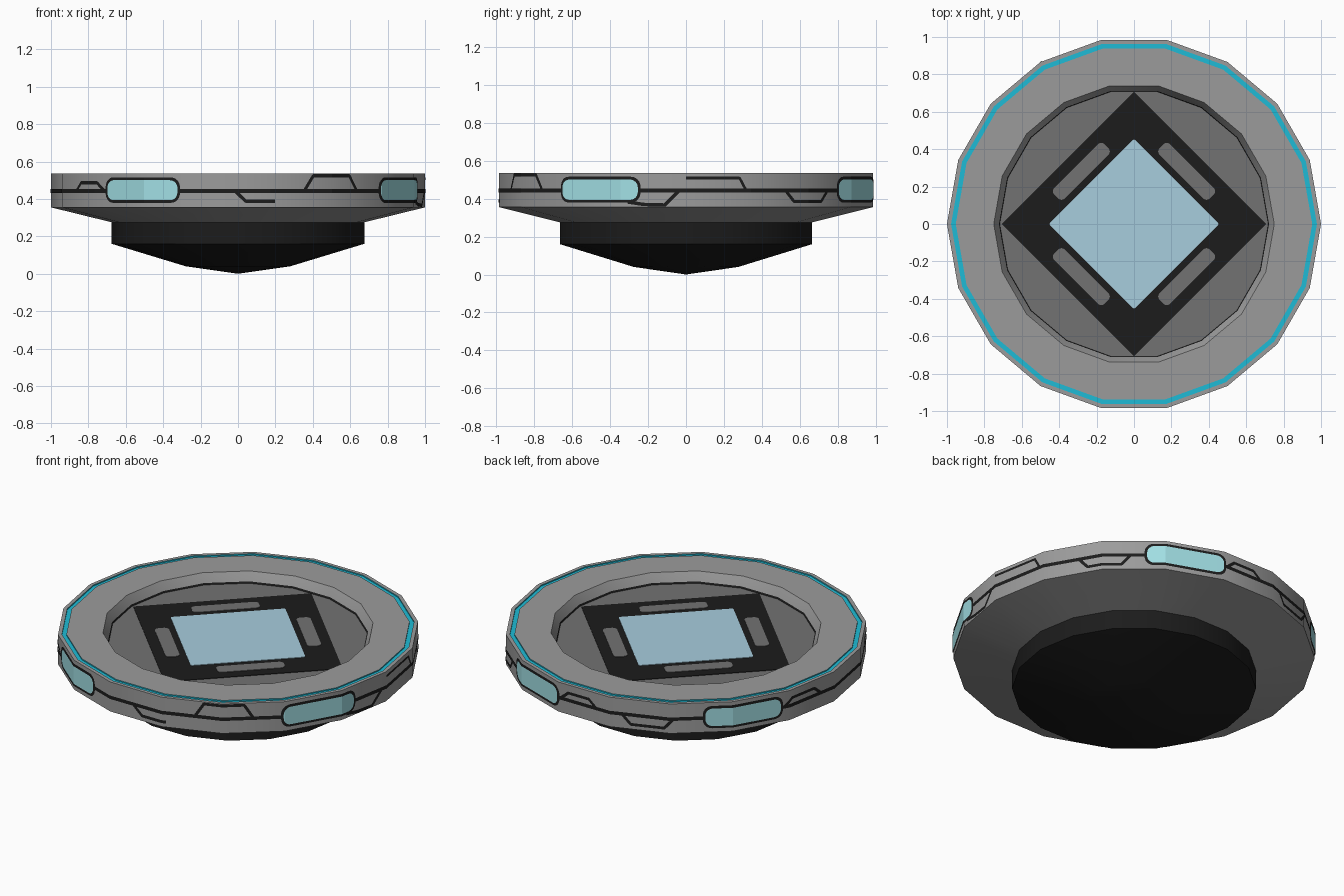
import bpy, math

if "Cube" in bpy.data.objects:
    bpy.data.objects.remove(bpy.data.objects["Cube"])

N = 18                      # sides of every ring


def material(name, rgb):
    m = bpy.data.materials.new(name)
    m.diffuse_color = (*rgb, 1)
    m.use_nodes = True
    m.node_tree.nodes["Principled BSDF"].inputs["Base Color"].default_value = m.diffuse_color
    return m


GREY = material("light grey", (0.33, 0.33, 0.33))
FLOOR = material("mid grey", (0.17, 0.17, 0.17))
BLACK = material("black", (0.0115, 0.0115, 0.0115))
CYAN = material("cyan", (0.013, 0.50, 0.67))
BLUE = material("pale blue", (0.39, 0.61, 0.73))
AQUA = material("aqua", (0.36, 0.74, 0.78))


def make(name, verts, faces, mats, index=None):
    me = bpy.data.meshes.new(name)
    me.from_pydata(verts, [], faces)
    for m in mats:
        me.materials.append(m)
    if index:
        me.polygons.foreach_set("material_index", index)
    me.update()
    ob = bpy.data.objects.new(name, me)
    bpy.context.collection.objects.link(ob)
    return ob


def lathe(name, profile, seg_mats):
    """Revolve (r, z) points, listed bottom-outside-top; one material per segment."""
    verts, rings, faces, idx = [], [], [], []
    mats = list(dict.fromkeys(seg_mats))
    for r, z in profile:
        k = len(verts)
        if r == 0:
            verts.append((0, 0, z))
            rings.append([k] * N)
        else:
            for i in range(N):
                a = math.tau * i / N
                verts.append((r * math.cos(a), r * math.sin(a), z))
            rings.append(list(range(k, k + N)))
    for a, b, m in zip(rings, rings[1:], seg_mats):
        for i in range(N):
            j = (i + 1) % N
            faces.append(tuple(dict.fromkeys((a[i], a[j], b[j], b[i]))))
            idx.append(mats.index(m))
    return make(name, verts, faces, mats, idx)


# Lower base, sloping underside, rim with sunken ring and recessed floor
lathe("base", [(0, 0), (0.28, 0.04), (0.675, 0.16), (0.675, 0.275)], [BLACK] * 3)
lathe("underside", [(0.675, 0.275), (1, 0.355)], [GREY])
lathe("rim", [(1, 0.355), (1, 0.535), (0.978, 0.535), (0.978, 0.528), (0.953, 0.528),
              (0.953, 0.535), (0.75, 0.535), (0.722, 0.484), (0.718, 0.474), (0, 0.474)],
      [GREY, GREY, CYAN, CYAN, CYAN, GREY, GREY, BLACK, FLOOR])


# Flat plates on the floor, turned to a diamond
def plate(name, cx, cy, w, h, rad, z, mat, turn):
    pts = []
    for q, (sx, sy) in enumerate([(1, 1), (-1, 1), (-1, -1), (1, -1)]):
        for s in range(5):
            a = math.radians(90 * q + 22.5 * s)
            x = cx + sx * (w / 2 - rad) + rad * math.cos(a)
            y = cy + sy * (h / 2 - rad) + rad * math.sin(a)
            pts.append((x * math.cos(turn) - y * math.sin(turn),
                        x * math.sin(turn) + y * math.cos(turn)))
    n = len(pts)
    verts = [(x, y, z) for x, y in pts] + [(x, y, z - 0.003) for x, y in pts]
    faces = [tuple(range(n))] + [(i, n + i, n + (i + 1) % n, (i + 1) % n) for i in range(n)]
    make(name, verts, faces, [mat])


plate("floor_diamond", 0, 0, 1.0, 1.0, 0.003, 0.477, BLACK, math.pi / 4)
plate("screen", 0, 0, 0.645, 0.645, 0.012, 0.480, BLUE, math.pi / 4)
for k in range(4):
    plate(f"floor_slot_{k + 1}", 0.398, 0, 0.08, 0.38, 0.025, 0.480, FLOOR,
          math.pi / 4 + k * math.pi / 2)


# Details wrapped on the rim wall, given as (angle in degrees, z)
def wall(deg, z, off):
    r = math.cos(math.pi / N) / math.cos(math.radians(deg % 20 - 10)) + off
    a = math.radians(deg)
    return (r * math.cos(a), r * math.sin(a), z)


def strip(name, cols, off, mat):
    """cols: list of (angle low, z low, angle high, z high)."""
    verts = []
    for a, z, b, y in cols:
        verts += [wall(a, z, off), wall(b, y, off)]
    faces = [(2 * i, 2 * i + 2, 2 * i + 3, 2 * i + 1) for i in range(len(cols) - 1)]
    make(name, verts, faces, [mat])


def lamp(name, a0, a1, z0, z1, rad, off, mat):
    ra = math.degrees(rad)
    cuts = {a0 + ra * (1 - math.cos(math.radians(t))) for t in range(0, 91, 15)}
    cuts |= {a1 + a0 - c for c in cuts} | {a for a in range(0, 361, 20) if a0 < a < a1}
    cols = []
    for a in sorted(cuts):
        d = max(0, 1 - min(a - a0, a1 - a) / ra)
        inset = rad * (1 - math.sqrt(max(0, 1 - d * d)))
        cols.append((a, z0 + inset, a, z1 - inset))
    strip(name, cols, off, mat)


def trace(name, pts, half=0.008):
    """Thin black line following a polyline over the wall."""
    cols = []
    for (a, z), (b, y) in zip(pts, pts[1:]):
        dx, dz = math.radians(b - a), y - z
        length = math.hypot(dx, dz)
        na, nz = math.degrees(-dz / length * half), dx / length * half
        n = max(1, math.ceil(abs(b - a)))
        for i in range(n + 1):
            t = i / n
            p, q = a + (b - a) * t, z + (y - z) * t
            cols.append((p - na, q - nz, p + na, q + nz))
    strip(name, cols, 0.003, BLACK)


# Four lamps with black frames
for k, (a0, a1) in enumerate([(54.2, 79.8), (131.2, 156.8), (225.3, 250.9), (319.6, 345.2)]):
    lamp(f"lamp_frame_{k + 1}", a0 - 0.8, a1 + 0.8, 0.379, 0.515, 0.052, 0.003, BLACK)
    lamp(f"lamp_{k + 1}", a0, a1, 0.393, 0.5, 0.042, 0.005, AQUA)

# Black line all round, with raised and lowered loops
trace("wall_line", [(a, 0.443) for a in range(0, 361, 20)], 0.0105)
LOOPS = [(32, 49, 0.385), (81, 95, 0.487), (104, 121, 0.385),
         (158, 174, 0.487), (209, 224, 0.487), (291, 310, 0.524)]
for k, (a, b, z) in enumerate(LOOPS):
    trace(f"wall_loop_{k + 1}", [(a, 0.443), (a + 3, z), (b - 3, z), (b, 0.443)], 0.0085)
trace("open_loop_front", [(269, 0.443), (272.5, 0.387), (281.5, 0.387)], 0.009)
trace("open_loop_right", [(342, 0.382), (347, 0.369), (353.5, 0.366), (358, 0.443)], 0.009)
trace("open_loop_side", [(0, 0.508), (16.5, 0.508), (18.5, 0.443)], 0.007)

# Smooth round the walls and cones, keeping the profile corners sharp
for name in ("base", "underside", "rim"):
    ob = bpy.data.objects[name]
    bpy.ops.object.select_all(action='DESELECT')
    ob.select_set(True)
    bpy.context.view_layer.objects.active = ob
    bpy.ops.object.shade_smooth_by_angle(angle=math.radians(24))
